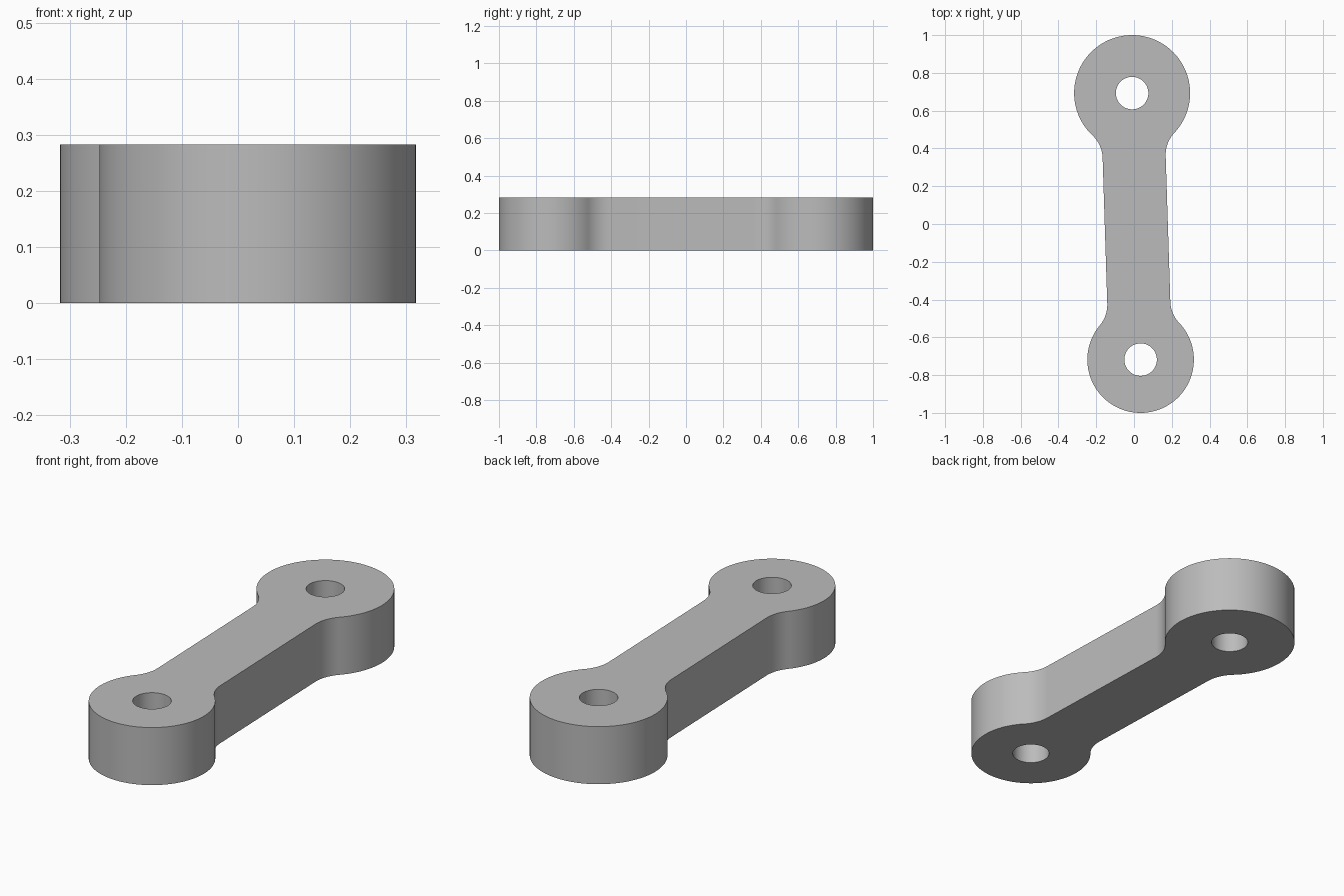
import bpy
import bmesh
from math import acos, atan2, cos, hypot, pi, sin
from mathutils import Vector

if "Cube" in bpy.data.objects:
    bpy.data.objects.remove(bpy.data.objects["Cube"], do_unlink=True)

HEIGHT = 0.283
HALF_WIDTH = 0.167
FILLET = 0.17
HOLE = 0.086
FRONT, FRONT_R = Vector((0.035, -0.718)), 0.282
BACK, BACK_R = Vector((-0.01, 0.693)), 0.307

axis = (BACK - FRONT).normalized()
side = Vector((axis.y, -axis.x))


def arc(centre, radius, start, end, steps, along, across):
    """Points on an arc, angles measured from 'along' towards 'across'."""
    angles = [start + (end - start) * i / steps for i in range(steps + 1)]
    return [centre + radius * (cos(a) * along + sin(a) * across) for a in angles]


def rounded_end(centre, radius, inward, across):
    """Fillet, boss arc and opposite fillet for one end of the arm."""
    lateral = HALF_WIDTH + FILLET
    reach = ((radius + FILLET) ** 2 - lateral ** 2) ** 0.5
    angle = atan2(lateral, reach)
    points = []
    # Fillet from the straight arm edge onto the boss
    pivot = centre + inward * reach + across * lateral
    points += arc(pivot, FILLET, -pi / 2, angle - pi, 12, inward, across)
    # Boss, going round the far side
    points += arc(centre, radius, angle, 2 * pi - angle, 96, inward, across)[1:-1]
    # Fillet back to the opposite arm edge
    pivot = centre + inward * reach - across * lateral
    points += arc(pivot, FILLET, pi - angle, pi / 2, 12, inward, across)
    return points


def add_loop(bm, points):
    verts = [bm.verts.new((p.x, p.y, 0)) for p in points]
    return [bm.edges.new((v, verts[i - 1])) for i, v in enumerate(verts)]


# Flat outline with two pin holes
bm = bmesh.new()
edges = add_loop(bm, rounded_end(BACK, BACK_R, -axis, side)
                 + rounded_end(FRONT, FRONT_R, axis, -side))
for centre in (FRONT, BACK):
    edges += add_loop(bm, arc(centre, HOLE, 0, 2 * pi, 48, axis, side)[:-1])
bmesh.ops.triangle_fill(bm, use_beauty=True, use_dissolve=False, edges=edges)

# Thickness
top = bmesh.ops.extrude_face_region(bm, geom=bm.faces[:])["geom"]
bmesh.ops.translate(bm, vec=(0, 0, HEIGHT),
                    verts=[g for g in top if isinstance(g, bmesh.types.BMVert)])
bmesh.ops.recalc_face_normals(bm, faces=bm.faces[:])

mesh = bpy.data.meshes.new("link_arm")
bm.to_mesh(mesh)
bm.free()
link_arm = bpy.data.objects.new("link_arm", mesh)
bpy.context.collection.objects.link(link_arm)

# Plain grey
grey = bpy.data.materials.new("grey")
grey.use_nodes = True
grey.diffuse_color = (0.5, 0.5, 0.5, 1)
grey.node_tree.nodes["Principled BSDF"].inputs["Base Color"].default_value = (0.5, 0.5, 0.5, 1)
mesh.materials.append(grey)

bpy.ops.object.select_all(action="DESELECT")
link_arm.select_set(True)
bpy.context.view_layer.objects.active = link_arm
bpy.ops.object.shade_smooth_by_angle(angle=pi / 6)
